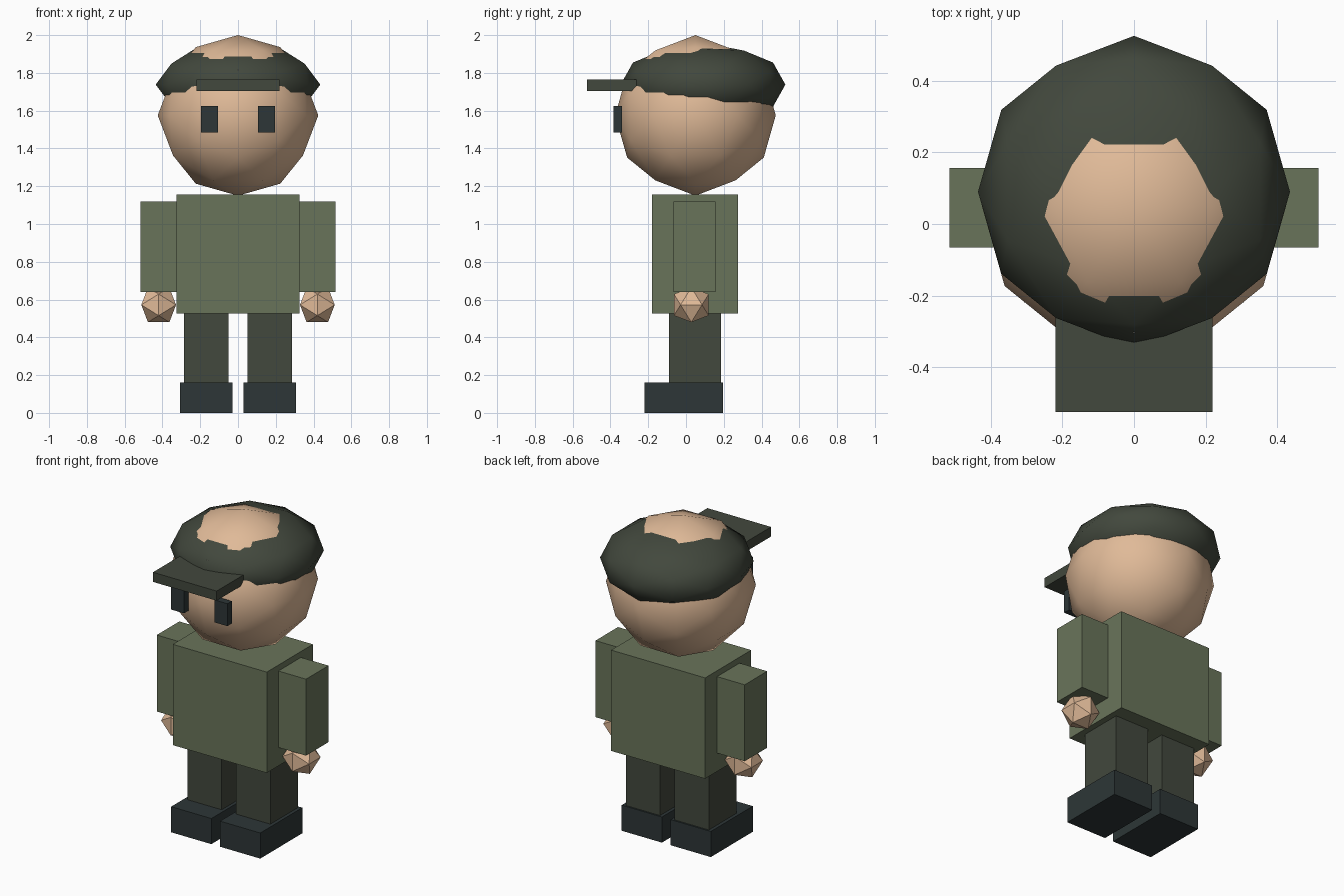
import bpy
import bmesh
import math
from mathutils import Matrix

cube = bpy.data.objects.get("Cube")
if cube:
    bpy.data.objects.remove(cube, do_unlink=True)


def material(name, r, g, b):
    """Flat colour given as 0-255 sRGB, stored as linear."""
    def linear(v):
        v /= 255
        return v / 12.92 if v <= 0.04045 else ((v + 0.055) / 1.055) ** 2.4
    colour = (linear(r), linear(g), linear(b), 1)
    mat = bpy.data.materials.new(name)
    mat.use_nodes = True
    mat.diffuse_color = colour
    mat.node_tree.nodes["Principled BSDF"].inputs["Base Color"].default_value = colour
    return mat


SKIN = material("skin", 224, 186, 152)
SHIRT = material("olive_green", 105, 116, 90)
DARK_OLIVE = material("dark_olive", 66, 72, 61)
SLATE = material("dark_slate", 45, 54, 55)
CREAM = material("cream", 225, 220, 200)


def finish(name, bm, mat, smooth=False):
    mesh = bpy.data.meshes.new(name)
    for face in bm.faces:
        face.smooth = smooth
    bm.to_mesh(mesh)
    bm.free()
    mesh.materials.append(mat)
    obj = bpy.data.objects.new(name, mesh)
    bpy.context.collection.objects.link(obj)
    return obj


def box(name, mat, x, y, z):
    """Box spanning the (low, high) ranges on each axis."""
    ranges = (x, y, z)
    centre = [(low + high) / 2 for low, high in ranges]
    size = [high - low for low, high in ranges]
    bm = bmesh.new()
    bmesh.ops.create_cube(bm, size=1, matrix=Matrix.Translation(centre) @ Matrix.Diagonal((*size, 1)))
    return finish(name, bm, mat)


# Tips an icosphere so that an edge, not a corner, faces straight up
EDGE_UP = Matrix.Rotation(-math.atan(2) / 2, 4, "Y")


def ball(name, mat, centre, radii, detail, smooth=False):
    bm = bmesh.new()
    bmesh.ops.create_icosphere(
        bm, subdivisions=detail, radius=1,
        matrix=Matrix.Translation(centre) @ Matrix.Diagonal((*radii, 1)) @ EDGE_UP)
    return finish(name, bm, mat, smooth)


# Body
box("torso", SHIRT, (-0.325, 0.325), (-0.18, 0.275), (0.525, 1.155))

# Head and cap
ball("head", SKIN, (0, 0.05, 1.575), (0.425, 0.425, 0.425), 2, True)
ball("cap", DARK_OLIVE, (0, 0.09, 1.738), (0.436, 0.436, 0.222), 2, True)
box("cap_brim", DARK_OLIVE, (-0.22, 0.22), (-0.525, -0.2), (1.705, 1.765))
ball("cap_badge", CREAM, (0, -0.279, 1.8), (0.03, 0.03, 0.03), 1)

# Paired parts
for side, s in (("left", 1), ("right", -1)):
    def span(inner, outer):
        return tuple(sorted((s * inner, s * outer)))
    box(side + "_eye", SLATE, span(0.105, 0.195), (-0.383, -0.34), (1.485, 1.625))
    box(side + "_arm", SHIRT, span(0.325, 0.516), (-0.065, 0.157), (0.64, 1.118))
    ball(side + "_hand", SKIN, (s * 0.42, 0.028, 0.572), (0.108, 0.108, 0.108), 1)
    box(side + "_leg", DARK_OLIVE, span(0.05, 0.287), (-0.09, 0.185), (0.16, 0.525))
    box(side + "_boot", SLATE, span(0.03, 0.308), (-0.22, 0.195), (0, 0.16))
